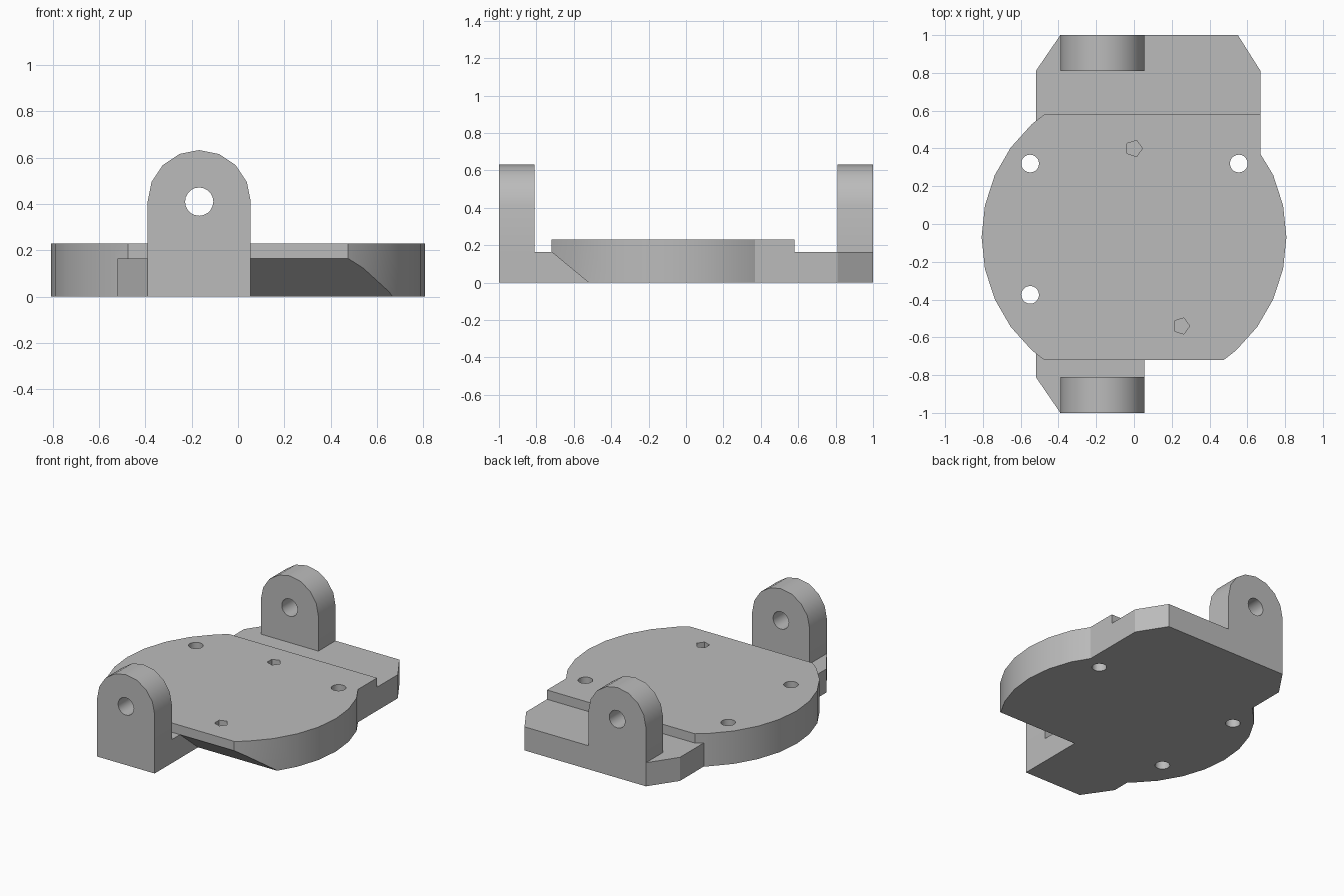
import bpy, bmesh, math
from mathutils import Vector

if "Cube" in bpy.data.objects:
    bpy.data.objects.remove(bpy.data.objects["Cube"], do_unlink=True)

grey = bpy.data.materials.new("plain_grey")
grey.use_nodes = True
grey.diffuse_color = (0.5, 0.5, 0.5, 1)
grey.node_tree.nodes["Principled BSDF"].inputs["Base Color"].default_value = grey.diffuse_color


def prism(name, outline, axis, start, end):
    """Extrude a 2D outline along one axis (the outline uses the other two, in order)."""
    def place(p, d):
        co = list(p)
        co.insert(axis, d)
        return Vector(co)
    bm = bmesh.new()
    face = bm.faces.new([bm.verts.new(place(p, start)) for p in outline])
    grown = bmesh.ops.extrude_face_region(bm, geom=[face])["geom"]
    shift = Vector((0, 0, 0))
    shift[axis] = end - start
    bmesh.ops.translate(bm, vec=shift, verts=[g for g in grown if isinstance(g, bmesh.types.BMVert)])
    bmesh.ops.recalc_face_normals(bm, faces=bm.faces)
    mesh = bpy.data.meshes.new(name)
    bm.to_mesh(mesh)
    bm.free()
    mesh.materials.append(grey)
    obj = bpy.data.objects.new(name, mesh)
    bpy.context.collection.objects.link(obj)
    return obj


def arc(cx, cy, r, first, last, step):
    n = round((last - first) / step)
    return [(cx + r * math.cos(math.radians(first + i * step)),
             cy + r * math.sin(math.radians(first + i * step))) for i in range(n + 1)]


def ring(cx, cy, r, sides):
    return arc(cx, cy, r, 0, 360 - 360 / sides, 360 / sides)


def combine(target, tool, operation):
    mod = target.modifiers.new("combine", 'BOOLEAN')
    mod.operation, mod.solver, mod.object = operation, 'EXACT', tool
    bpy.context.view_layer.objects.active = target
    bpy.ops.object.modifier_apply(modifier=mod.name)
    bpy.data.objects.remove(tool, do_unlink=True)


TOP, STEP = 0.23, 0.165
LEFT, RIGHT, SIDE = -0.39, 0.055, -0.52
LUG_X, LUG_Z, LUG_R = -0.1675, 0.41, 0.2225

# round plate with flat front and back, and a square back corner
disc = dict(cx=0, cy=-0.07, r=0.807, step=12)
outline = (arc(first=-48, last=24, **disc) + [(0.67, 0.37), (0.67, 0.58), (-0.475, 0.58)]
           + arc(first=132, last=228, **disc) + [(-0.475, -0.72), (0.475, -0.72)])
plate = prism("mounting_plate", outline, 2, 0, TOP)

# sloped relief under the front edge
slope = [(-0.72, STEP), (-0.52, 0), (-0.4, -0.099), (-1.1, -0.099), (-1.1, STEP)]
combine(plate, prism("relief_cutter", slope, 0, RIGHT, 1), 'DIFFERENCE')

# lower feet with chamfered corners
back = [(SIDE, 0.5), (0.67, 0.5), (0.67, 0.81), (0.55, 1), (LEFT, 1), (SIDE, 0.81)]
front = [(SIDE, -0.5), (SIDE, -0.81), (LEFT, -1), (RIGHT, -1), (RIGHT, -0.5)]
for name, shape in (("back_foot", back), ("front_foot", front)):
    combine(plate, prism(name, shape, 2, 0, STEP), 'UNION')

# upright rounded lugs
lug = [(LEFT, 0), (RIGHT, 0)] + arc(LUG_X, LUG_Z, LUG_R, 0, 180, 22.5)
for name, y0, y1 in (("front_lug", -1, -0.81), ("back_lug", 0.81, 1)):
    combine(plate, prism(name, lug, 1, y0, y1), 'UNION')

# pivot hole through both lugs
combine(plate, prism("pivot_cutter", ring(LUG_X, LUG_Z, 0.061, 20), 1, -1.2, 1.2), 'DIFFERENCE')

# screw holes through the plate
for x, y in ((-0.55, 0.32), (0.555, 0.32), (-0.55, -0.375)):
    combine(plate, prism("screw_cutter", ring(x, y, 0.047, 20), 2, -0.2, 0.5), 'DIFFERENCE')

# blind five-sided pockets
for x, y in ((0, 0.4), (0.25, -0.54)):
    combine(plate, prism("pocket_cutter", ring(x, y, 0.045, 5), 2, 0.11, 0.5), 'DIFFERENCE')

# smooth the curved walls, keep the edges crisp
bpy.ops.object.select_all(action='DESELECT')
plate.select_set(True)
bpy.context.view_layer.objects.active = plate
bpy.ops.object.shade_smooth_by_angle(angle=math.radians(28))
